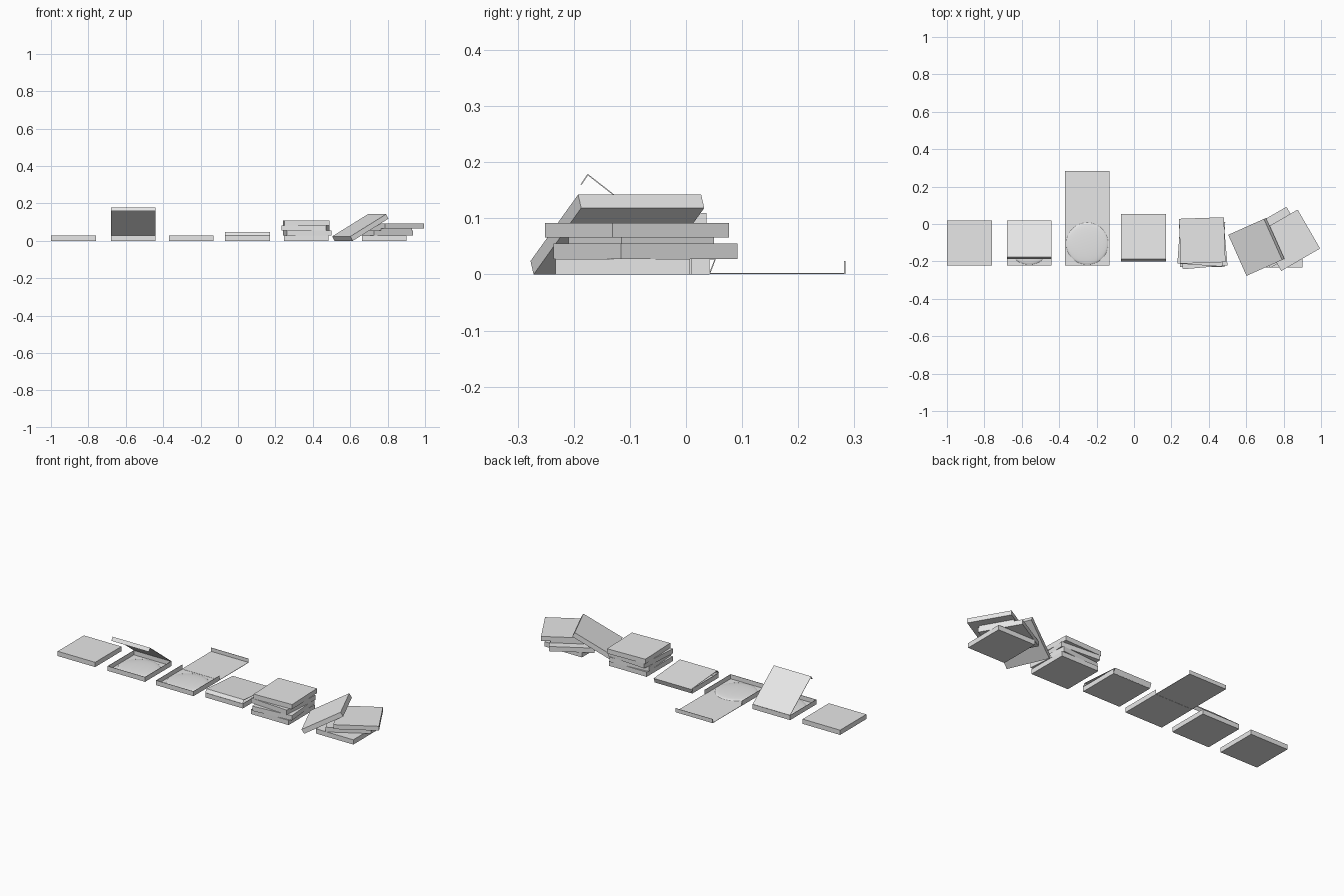
import bpy, bmesh
from math import radians
from mathutils import Matrix, Vector

old = bpy.data.objects.get("Cube")
if old:
    bpy.data.objects.remove(old)

W, H, T = 0.24, 0.0275, 0.002   # carton side, height, card thickness

card = bpy.data.materials.new("pale_grey_card")
card.use_nodes = True
card.diffuse_color = (0.8, 0.8, 0.8, 1)
card.node_tree.nodes["Principled BSDF"].inputs["Base Color"].default_value = (0.8, 0.8, 0.8, 1)


def finish(name, bm):
    bmesh.ops.recalc_face_normals(bm, faces=bm.faces)
    mesh = bpy.data.meshes.new(name)
    bm.to_mesh(mesh)
    bm.free()
    mesh.materials.append(card)
    obj = bpy.data.objects.new(name, mesh)
    bpy.context.collection.objects.link(obj)
    return obj


def add_block(bm, size, centre):
    bmesh.ops.create_cube(bm, size=1, matrix=Matrix.Translation(centre) @ Matrix.Diagonal((*size, 1)))


def carton(name, x, y, z, yaw=0, size=(W, W, H)):
    """Closed carton resting at height z."""
    bm = bmesh.new()
    add_block(bm, size, (0, 0, size[2] / 2))
    obj = finish(name, bm)
    obj.location = (x, y, z)
    obj.rotation_euler.z = radians(yaw)
    return obj


def tray(name, x, y, back=True):
    """Open carton base with thin upright walls."""
    bm = bmesh.new()
    add_block(bm, (W, W, T), (x, y, T / 2))
    for s in (-1, 1):
        add_block(bm, (T, W, H), (x + s * (W - T) / 2, y, H / 2))
    add_block(bm, (W, T, H), (x, y - (W - T) / 2, H / 2))
    if back:
        add_block(bm, (W, T, H), (x, y + (W - T) / 2, H / 2))
    return finish(name, bm)


def folded_sheet(name, x, path):
    """Card strip following a (y, z) path across the carton's width."""
    bm = bmesh.new()
    rows = [[bm.verts.new((x + s * W / 2, y, z)) for s in (-1, 1)] for y, z in path]
    for a, b in zip(rows, rows[1:]):
        bm.faces.new((a[0], a[1], b[1], b[0]))
    obj = finish(name, bm)
    mod = obj.modifiers.new("thickness", "SOLIDIFY")
    mod.thickness, mod.offset = T, 0
    mod.use_even_offset = True


def domed_disc(name, x, y):
    """Shallow round filling lying in a tray."""
    bm = bmesh.new()
    bmesh.ops.create_uvsphere(bm, u_segments=48, v_segments=16, radius=1)
    below = [v for v in bm.verts if v.co.z < -0.01]
    bmesh.ops.delete(bm, geom=below, context="VERTS")
    bmesh.ops.transform(bm, verts=bm.verts,
                        matrix=Matrix.Translation((x, y, T)) @ Matrix.Diagonal((0.112, 0.112, 0.009, 1)))
    for f in bm.faces:
        f.smooth = True
    finish(name, bm)


# Single closed carton
carton("closed_carton", -0.88, -0.102, 0)

# Half open carton with raised lid
tray("raised_lid_tray", -0.56, -0.102)
domed_disc("raised_lid_disc", -0.56, -0.105)
folded_sheet("raised_lid", -0.56, [(0.018, H), (-0.175, 0.178), (-0.187, 0.16)])

# Fully unfolded carton: back wall and lid lie flat behind the tray
tray("unfolded_tray", -0.25, -0.102, back=False)
domed_disc("unfolded_disc", -0.25, -0.105)
folded_sheet("unfolded_lid", -0.25, [(0.015, 0.002), (0.283, 0.002), (0.283, 0.024)])

# Carton with its lid just ajar
tray("ajar_tray", 0.05, -0.078, back=False)
folded_sheet("ajar_lid", 0.05, [(0.042, 0.001), (0.052, H), (-0.187, 0.045), (-0.2, 0.028)])

# Neat stack
for i, (x, y, yaw) in enumerate([(0.365, -0.11, 0), (0.37, -0.112, 5),
                                 (0.36, -0.1, -4), (0.365, -0.088, 2)]):
    carton(f"stack_carton_{i + 1}", x, y, i * H, yaw)

# Toppled pile
carton("pile_bottom_carton", 0.782, -0.113, 0)
carton("pile_middle_carton", 0.771, -0.072, H, 30)
carton("pile_loose_flap", 0.80, -0.08, 2 * H, 30, (0.19, 0.19, 0.011))
carton("pile_top_carton", 0.831, -0.087, 0.066, 30, (W, W, 0.0255))

# Carton leaning against the pile, resting on its low edge
lean = carton("leaning_carton", 0, 0, 0)
lean.matrix_world = (Matrix.Translation((0.565, -0.162, 0)) @ Matrix.Rotation(radians(24), 4, "Z")
                     @ Matrix.Rotation(radians(-29.6), 4, "Y") @ Matrix.Translation((W / 2, 0, 0)))
